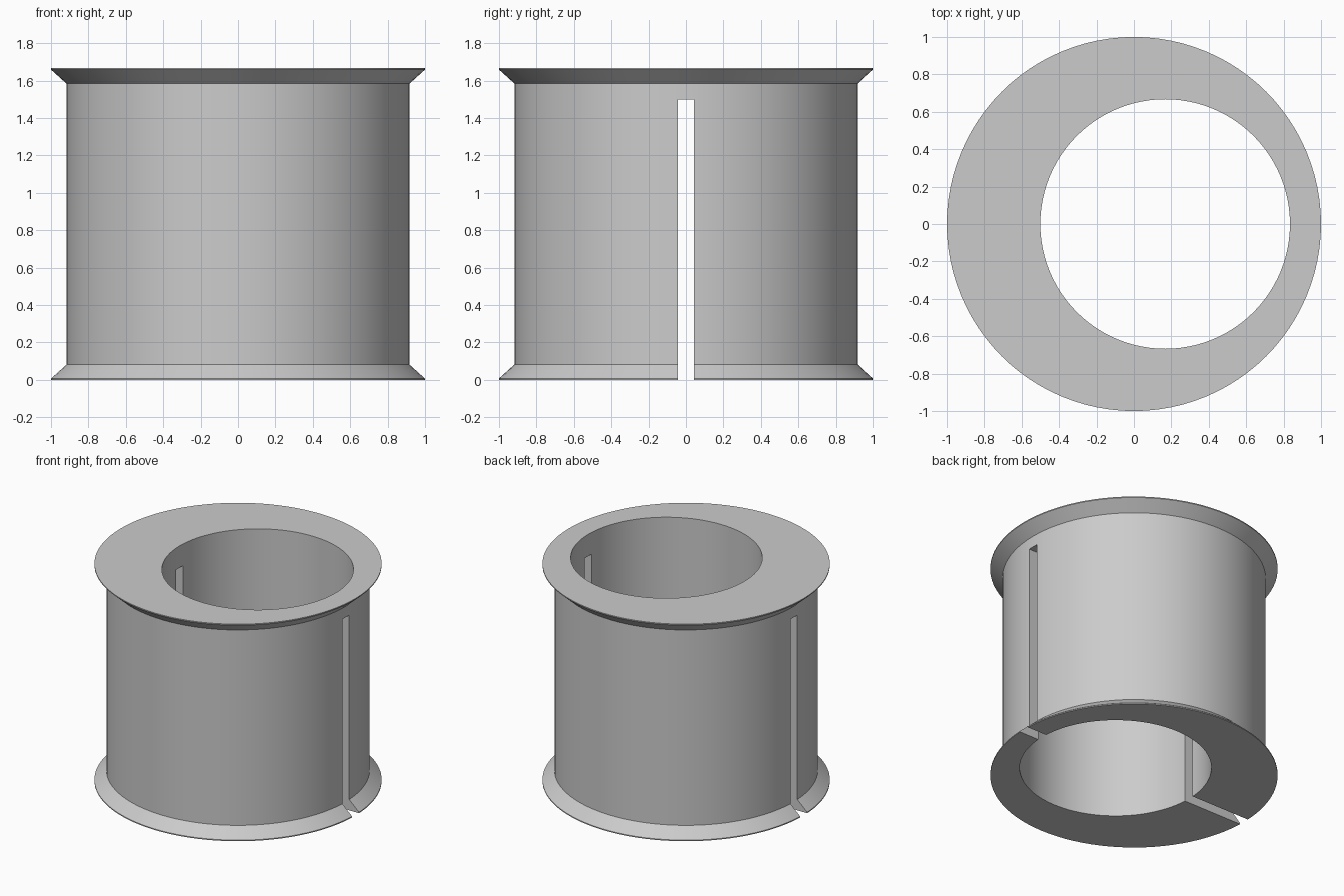
import bpy
import bmesh
import math

HEIGHT = 1.667
FLANGE = 0.083
LIP = 0.008
SEGMENTS = 96

default = bpy.data.objects.get("Cube")
if default:
    bpy.data.objects.remove(default)

grey = bpy.data.materials.new("plain grey")
grey.use_nodes = True
colour = (0.6, 0.6, 0.6, 1)
grey.diffuse_color = colour
grey.node_tree.nodes["Principled BSDF"].inputs["Base Color"].default_value = colour


def lathe(name, profile):
    """Closed solid of revolution from (radius, height) pairs, bottom to top."""
    bm = bmesh.new()
    rings = []
    for r, z in profile:
        rings.append([bm.verts.new((r * math.cos(a), r * math.sin(a), z))
                      for a in (math.tau * i / SEGMENTS for i in range(SEGMENTS))])
    for low, high in zip(rings, rings[1:]):
        for i in range(SEGMENTS):
            j = (i + 1) % SEGMENTS
            bm.faces.new((low[i], low[j], high[j], high[i]))
    bm.faces.new(rings[0][::-1])
    bm.faces.new(rings[-1])
    mesh = bpy.data.meshes.new(name)
    bm.to_mesh(mesh)
    bm.free()
    mesh.materials.append(grey)
    obj = bpy.data.objects.new(name, mesh)
    bpy.context.collection.objects.link(obj)
    return obj


def cut(target, cutter):
    """Subtract the cutter and remove it."""
    mod = target.modifiers.new("cut", "BOOLEAN")
    mod.operation = "DIFFERENCE"
    mod.solver = "EXACT"
    mod.object = cutter
    cutter.hide_render = True
    bpy.ops.object.select_all(action="DESELECT")
    target.select_set(True)
    bpy.context.view_layer.objects.active = target
    bpy.ops.object.modifier_apply(modifier=mod.name)
    bpy.data.objects.remove(cutter)


# Sleeve with a flared flange at each end
bottom = [(1, 0), (1, LIP), (1 - FLANGE, FLANGE)]
top = [(r, HEIGHT - z) for r, z in reversed(bottom)]
sleeve = lathe("flanged_sleeve", bottom + top)

# Off-centre bore
bore = lathe("bore_cutter", [(0.667, -0.2), (0.667, HEIGHT + 0.2)])
bore.location.x = 0.167
bpy.context.view_layer.update()
cut(sleeve, bore)

# Slot through both walls, open at the bottom
bpy.ops.mesh.primitive_cube_add(size=1, location=(0, 0, 0.65))
slot = bpy.context.object
slot.name = "slot_cutter"
slot.scale = (3, 0.084, 1.7)
slot.data.materials.append(grey)
bpy.context.view_layer.update()
cut(sleeve, slot)

bpy.ops.object.shade_smooth_by_angle(angle=math.radians(25))
